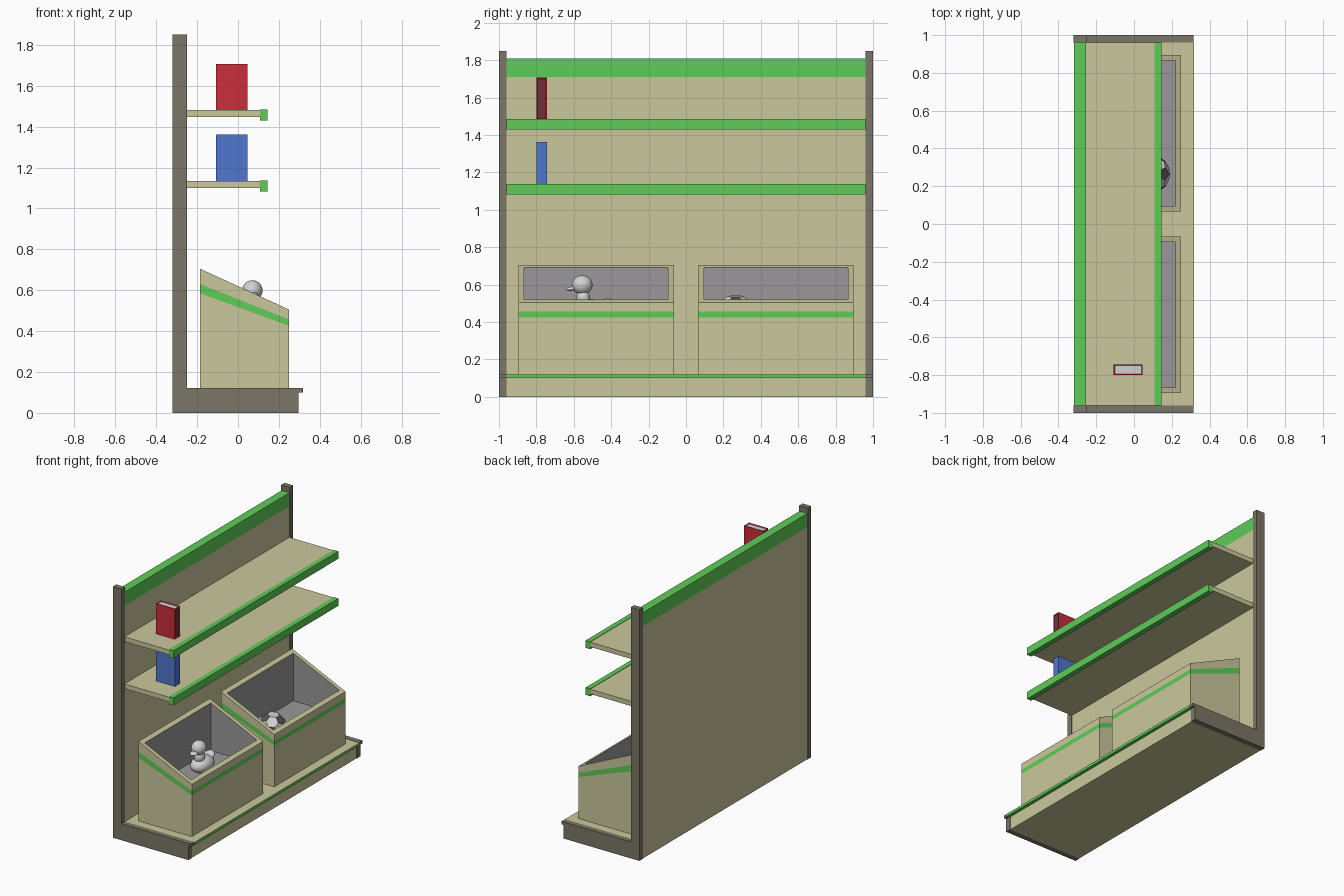
import bpy, bmesh
from math import radians
from mathutils import Matrix, Vector

if "Cube" in bpy.data.objects:
    bpy.data.objects.remove(bpy.data.objects["Cube"], do_unlink=True)


def srgb(hex_code):
    out = []
    for i in (0, 2, 4):
        c = int(hex_code[i:i + 2], 16) / 255
        out.append(c / 12.92 if c <= 0.04045 else ((c + 0.055) / 1.055) ** 2.4)
    return (*out, 1)


def material(name, hex_code):
    m = bpy.data.materials.new(name)
    m.use_nodes = True
    m.diffuse_color = srgb(hex_code)
    m.node_tree.nodes["Principled BSDF"].inputs["Base Color"].default_value = srgb(hex_code)
    return m


BEIGE = material("beige", "cbc89c")
GREEN = material("green", "60cc59")
FRAME = material("brown grey", "7b7667")
GREY = material("bin grey", "9b999b")
RED = material("red", "cb2d3b")
DARK_RED = material("dark red", "74303a")
BLUE = material("blue", "5176cd")
WHITE = material("white", "d2d2d2")
DARK = material("dark grey", "55554f")


def finish(name, bm, mats, smooth=False):
    bmesh.ops.recalc_face_normals(bm, faces=bm.faces[:])
    me = bpy.data.meshes.new(name)
    bm.to_mesh(me)
    bm.free()
    for m in mats:
        me.materials.append(m)
    if smooth:
        me.shade_smooth()
    ob = bpy.data.objects.new(name, me)
    bpy.context.collection.objects.link(ob)
    return ob


def box_mesh(x, y, z):
    size = Vector((x[1] - x[0], y[1] - y[0], z[1] - z[0]))
    mid = Vector((x[0] + x[1], y[0] + y[1], z[0] + z[1])) / 2
    bm = bmesh.new()
    bmesh.ops.create_cube(bm, size=1, matrix=Matrix.Translation(mid) @ Matrix.Diagonal((*size, 1)))
    bm.normal_update()
    return bm


def box(name, x, y, z, mat):
    return finish(name, box_mesh(x, y, z), [mat])


INNER = (-0.96, 0.96)

# End frames: tall post, low foot and small front lip in one profile
profile = [(-0.32, 0), (0.297, 0), (0.297, 0.1), (0.315, 0.1), (0.315, 0.122),
           (-0.25, 0.122), (-0.25, 1.85), (-0.32, 1.85)]
for name, y in (("right_end_frame", -1), ("left_end_frame", 0.96)):
    bm = bmesh.new()
    face = bm.faces.new([bm.verts.new((px, y, pz)) for px, pz in profile])
    ext = bmesh.ops.extrude_face_region(bm, geom=[face])["geom"]
    bmesh.ops.translate(bm, vec=(0, 0.04, 0), verts=[v for v in ext if isinstance(v, bmesh.types.BMVert)])
    finish(name, bm, [FRAME])

# Back panel with its header band
box("back_panel", (-0.317, -0.253), INNER, (0, 1.71), BEIGE)
box("header_band", (-0.317, -0.253), INNER, (1.71, 1.81), GREEN)

# Plinth with a green-edged top board
box("plinth", (-0.253, 0.294), INNER, (0, 0.1), BEIGE)
bm = box_mesh((-0.253, 0.317), INNER, (0.1, 0.12))
for f in bm.faces:
    f.material_index = 0 if f.normal.z > 0.5 else 1
finish("plinth_top", bm, [BEIGE, GREEN])

# Shelves with front lips
for name, z in (("lower", 1.135), ("upper", 1.482)):
    box(name + "_shelf", (-0.253, 0.108), INNER, (z - 0.035, z), BEIGE)
    box(name + "_shelf_lip", (0.108, 0.145), INNER, (z - 0.052, z + 0.003), GREEN)


# Slant-topped bins, lofted from rectangular rings
def bin_box(name, y_mid):
    # back x, front x, half width, back z, front z, colour of the band above
    rings = [(-0.185, 0.25, 0.415, 0.12, 0.12, 0),
             (-0.185, 0.25, 0.415, 0.585, 0.425, 1),
             (-0.185, 0.25, 0.415, 0.63, 0.457, 0),
             (-0.185, 0.25, 0.415, 0.705, 0.505, 0),
             (-0.155, 0.22, 0.385, 0.691, 0.519, 2),
             (-0.155, 0.22, 0.385, 0.34, 0.34, 2)]
    bm = bmesh.new()
    loops = []
    for xb, xf, w, zb, zf, _ in rings:
        loops.append([bm.verts.new(p) for p in (
            (xb, y_mid - w, zb), (xf, y_mid - w, zf), (xf, y_mid + w, zf), (xb, y_mid + w, zb))])
    for low, high, ring in zip(loops, loops[1:], rings):
        for i in range(4):
            j = (i + 1) % 4
            bm.faces.new((low[i], low[j], high[j], high[i])).material_index = ring[5]
    bm.faces.new(loops[0])
    bm.faces.new(loops[-1]).material_index = 2
    finish(name, bm, [BEIGE, GREEN, GREY])


bin_box("right_bin", -0.48)
bin_box("left_bin", 0.48)


# Boxed goods with recessed panels on chosen sides
def carton(name, z, mats, panels):
    bm = box_mesh((-0.108, 0.046), (-0.8, -0.743), z)
    for direction, index in panels:
        face = max(bm.faces, key=lambda f: f.normal.dot(Vector(direction)))
        bmesh.ops.inset_individual(bm, faces=[face], thickness=0.01, depth=-0.006)
        face.material_index = index
        bm.normal_update()
    finish(name, bm, mats)


carton("red_carton", (1.482, 1.707), [RED, WHITE, DARK_RED], [((0, 0, 1), 1), ((1, 0, 0), 2)])
carton("blue_carton", (1.135, 1.362), [BLUE, WHITE], [((0, 0, 1), 1)])

# Panelled ball: corners of an icosahedron cut off
ico = bmesh.new()
bmesh.ops.create_icosphere(ico, subdivisions=1, radius=0.118)
points = []
for e in ico.edges:
    a, b = (v.co for v in e.verts)
    points += [a.lerp(b, 1 / 3), a.lerp(b, 2 / 3)]
ico.free()
bm = bmesh.new()
for p in points:
    bm.verts.new(p)
bmesh.ops.convex_hull(bm, input=bm.verts[:])
bmesh.ops.dissolve_limit(bm, angle_limit=radians(3), verts=bm.verts[:], edges=bm.edges[:])
for f in bm.faces:
    f.material_index = 1 if len(f.verts) == 5 else 0
ball = finish("ball", bm, [WHITE, DARK])
ball.location = (0.09, 0.265, 0.445)
ball.rotation_euler = (0, 0.8, 0)


# Toy duck from smooth ellipsoids
def blob(name, loc, radii, tilt=0):
    bm = bmesh.new()
    bmesh.ops.create_uvsphere(bm, u_segments=24, v_segments=14, radius=1)
    bmesh.ops.transform(bm, matrix=Matrix.Translation(loc) @ Matrix.Rotation(tilt, 4, 'X')
                        @ Matrix.Diagonal((*radii, 1)), verts=bm.verts[:])
    finish(name, bm, [WHITE], True)


blob("duck_body", (0.07, -0.515, 0.465), (0.07, 0.1, 0.058))
blob("duck_neck", (0.07, -0.55, 0.53), (0.037, 0.037, 0.045))
blob("duck_head", (0.07, -0.555, 0.598), (0.05, 0.055, 0.051))
blob("duck_beak", (0.07, -0.612, 0.578), (0.028, 0.03, 0.011), 0.15)
blob("duck_tail", (0.07, -0.44, 0.5), (0.04, 0.045, 0.02), 0.45)
